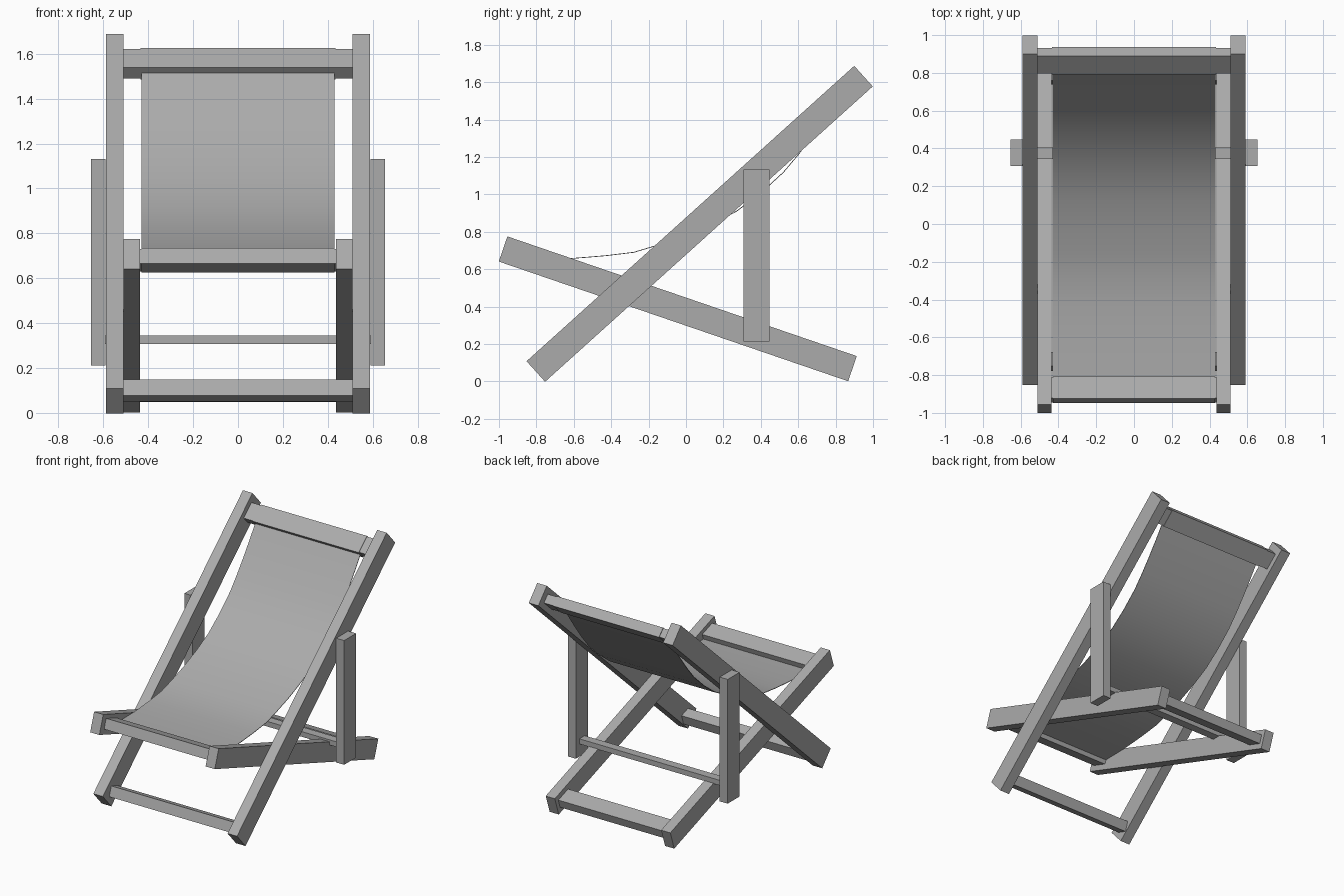
import bpy, bmesh
from math import atan2, hypot
from mathutils import Vector

old = bpy.data.objects.get("Cube")
if old:
    bpy.data.objects.remove(old, do_unlink=True)

colour = (0.41, 0.41, 0.41, 1)
grey = bpy.data.materials.new("plain grey")
grey.use_nodes = True
grey.diffuse_color = colour
grey.node_tree.nodes["Principled BSDF"].inputs["Base Color"].default_value = colour


def finish(name, bm):
    mesh = bpy.data.meshes.new(name)
    bm.to_mesh(mesh)
    bm.free()
    mesh.materials.append(grey)
    obj = bpy.data.objects.new(name, mesh)
    bpy.context.collection.objects.link(obj)
    return obj


def beam(name, x, centre, size, angle=0.0):
    """Box centred at x and (y, z), tilted about the x axis."""
    bm = bmesh.new()
    bmesh.ops.create_cube(bm, size=1)
    bmesh.ops.scale(bm, vec=size, verts=bm.verts)
    obj = finish(name, bm)
    obj.location = (x, *centre)
    obj.rotation_euler.x = angle


def rail_line(start, end):
    """Middle, length and tilt of a rail between two (y, z) points."""
    a, b = Vector(start), Vector(end)
    d = b - a
    return (a + b) / 2, hypot(*d), atan2(d.y, d.x)


back_mid, back_len, back_tilt = rail_line((-0.803, 0.053), (0.949, 1.632))
seat_mid, seat_len, seat_tilt = rail_line((-0.978, 0.708), (0.89, 0.068))

# Side rails and upright posts
for side, s in (("left", 1), ("right", -1)):
    beam(f"back_rail_{side}", s * 0.55, back_mid, (0.078, back_len, 0.148), back_tilt)
    beam(f"seat_rail_{side}", s * 0.473, seat_mid, (0.075, seat_len, 0.142), seat_tilt)
    beam(f"post_{side}", s * 0.622, (0.377, 0.672), (0.065, 0.14, 0.92))

# Crossbars
top_centre = (0.865, 1.556)
front_centre = (-0.878, 0.68)
beam("top_bar", 0, top_centre, (1.03, 0.122, 0.066), back_tilt)
beam("front_foot_bar", 0, (-0.727, 0.1), (1.03, 0.08, 0.075), seat_tilt)
beam("seat_front_bar", 0, front_centre, (0.88, 0.116, 0.068), seat_tilt)
beam("seat_rear_bar", 0, (0.805, 0.098), (0.88, 0.12, 0.065), seat_tilt)
beam("support_bar", 0, (0.375, 0.325), (1.18, 0.062, 0.038), 0)

# Cloth sleeves around the two bars
beam("top_sleeve", 0, top_centre, (0.87, 0.13, 0.072), back_tilt)
beam("seat_sleeve", 0, front_centre, (0.86, 0.124, 0.075), seat_tilt)

# Hanging cloth: a side profile swept across the width
profile = [(-0.82, 0.657), (-0.6, 0.66), (-0.43, 0.674), (-0.28, 0.692), (-0.16, 0.728),
           (-0.02, 0.775), (0.13, 0.838), (0.27, 0.912), (0.4, 1.01), (0.52, 1.12),
           (0.6, 1.215), (0.68, 1.32), (0.75, 1.418), (0.815, 1.515)]
bm = bmesh.new()
rows = [[bm.verts.new((x, y, z)) for x in (-0.431, 0.431)] for y, z in profile]
for (a, b), (c, d) in zip(rows, rows[1:]):
    bm.faces.new((a, b, d, c))
cloth = finish("cloth", bm)
cloth.modifiers.new("thickness", 'SOLIDIFY').thickness = 0.004
bpy.context.view_layer.objects.active = cloth
cloth.select_set(True)
bpy.ops.object.modifier_apply(modifier="thickness")
bpy.ops.object.shade_smooth_by_angle()
